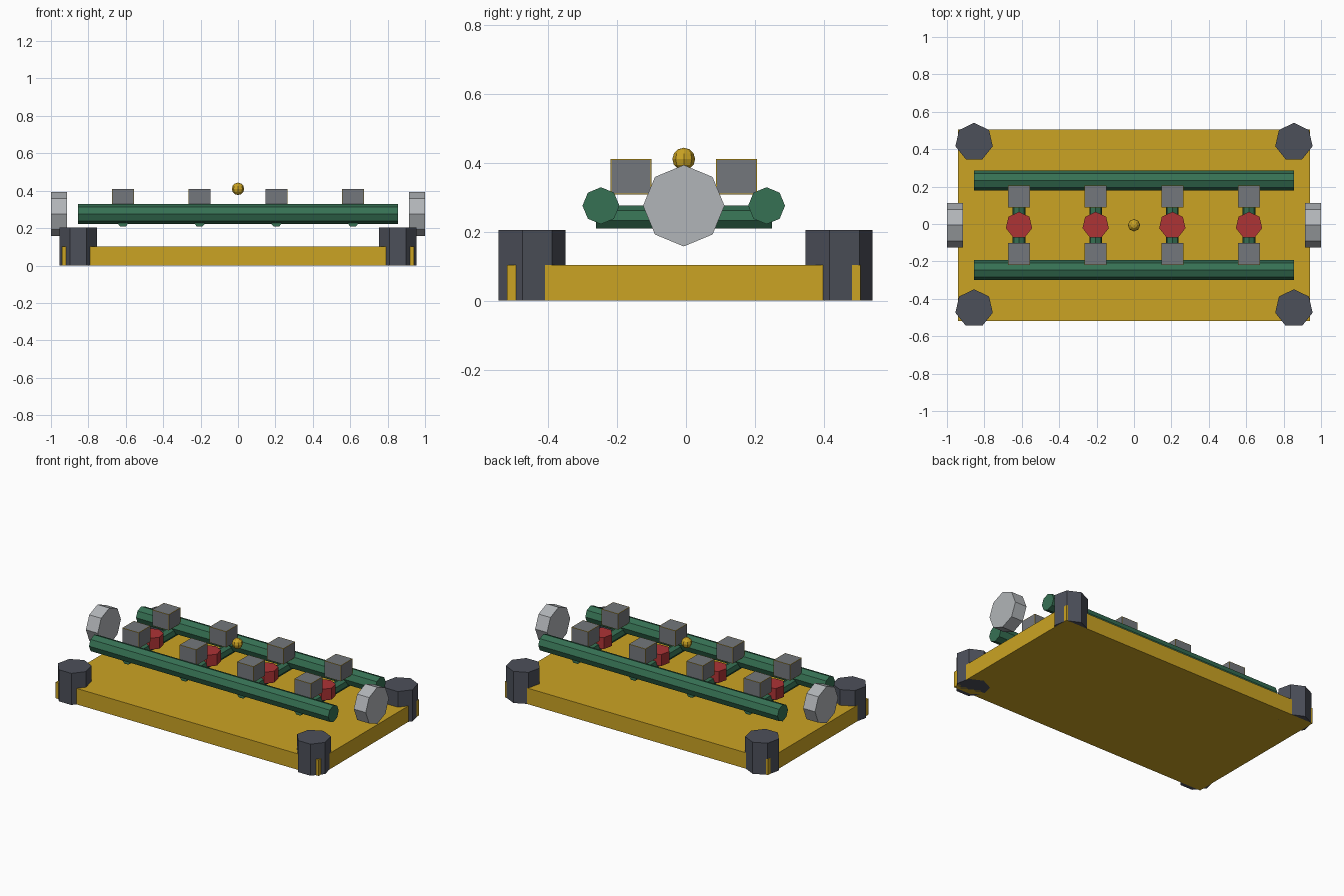
import bpy
import bmesh
from math import pi
from mathutils import Matrix, Vector

if "Cube" in bpy.data.objects:
    bpy.data.objects.remove(bpy.data.objects["Cube"])

Y0 = -0.0065  # lengthwise centre line of the assembly


def material(name, rgb):
    m = bpy.data.materials.new(name)
    m.use_nodes = True
    m.diffuse_color = (*rgb, 1)
    m.node_tree.nodes["Principled BSDF"].inputs["Base Color"].default_value = (*rgb, 1)
    return m


gold = material("gold", (0.60, 0.37, 0.017))
green = material("green", (0.037, 0.165, 0.088))
red = material("red", (0.42, 0.033, 0.036))
charcoal = material("charcoal", (0.073, 0.080, 0.102))
grey = material("grey", (0.175, 0.185, 0.20))
silver = material("silver", (0.44, 0.46, 0.48))


def finish(name, bm, mats, loc):
    mesh = bpy.data.meshes.new(name)
    bm.to_mesh(mesh)
    bm.free()
    for m in mats:
        mesh.materials.append(m)
    ob = bpy.data.objects.new(name, mesh)
    ob.location = (loc[0], loc[1] + Y0, loc[2])
    bpy.context.collection.objects.link(ob)
    return ob


def box(name, mat, loc, size, trim=None):
    bm = bmesh.new()
    bmesh.ops.create_cube(bm, size=1, matrix=Matrix.Diagonal(Vector((*size, 1))))
    mats = [mat]
    if trim:  # thin coloured border around every face
        border = bmesh.ops.inset_individual(bm, faces=bm.faces[:], thickness=0.003)
        for f in border["faces"]:
            f.material_index = 1
        mats.append(trim)
    return finish(name, bm, mats, loc)


def prism(name, mat, loc, radius, length, sides, axis="Z"):
    # the first corner points to +y, or up when the prism lies along y
    turn = {"X": Matrix.Rotation(pi / 2, 4, "Y"),
            "Y": Matrix.Rotation(pi / 2, 4, "X"),
            "Z": Matrix.Identity(4)}[axis]
    bm = bmesh.new()
    bmesh.ops.create_cone(bm, cap_ends=True, segments=sides, radius1=radius,
                          radius2=radius, depth=length, matrix=turn)
    return finish(name, bm, [mat], loc)


# Base slab
box("base_slab", gold, (0, 0, 0.0515), (1.88, 1.025, 0.103))

# Corner posts
for sx, side in ((-1, "right"), (1, "left")):
    for sy, end in ((-1, "front"), (1, "back")):
        prism(f"{end}_{side}_post", charcoal, (sx * 0.855, sy * 0.445, 0.102),
              0.1025, 0.204, 7)
    # End wheel
    prism(f"{side}_wheel", silver, (sx * 0.9575, 0, 0.275), 0.118, 0.085, 8, "X")

# Long rails
for sy, end in ((-1, "front"), (1, "back")):
    prism(f"{end}_rail", green, (0, sy * 0.24, 0.275), 0.0535, 1.71, 8, "X")

# Cross bars, each with a drum and a pair of trimmed blocks
for i in range(4):
    x = (i - 1.5) * 0.41
    prism(f"cross_bar_{i + 1}", green, (x, 0, 0.24), 0.035, 0.51, 7, "Y")
    prism(f"drum_{i + 1}", red, (x, 0, 0.273), 0.072, 0.074, 7)
    for sy, end in ((-1, "front"), (1, "back")):
        box(f"{end}_block_{i + 1}", grey, (x, sy * 0.153, 0.359),
            (0.118, 0.118, 0.102), gold)

# Centre ball
bm = bmesh.new()
bmesh.ops.create_uvsphere(bm, u_segments=8, v_segments=6, radius=0.033)
finish("centre_ball", bm, [gold], (0, 0, 0.41))
